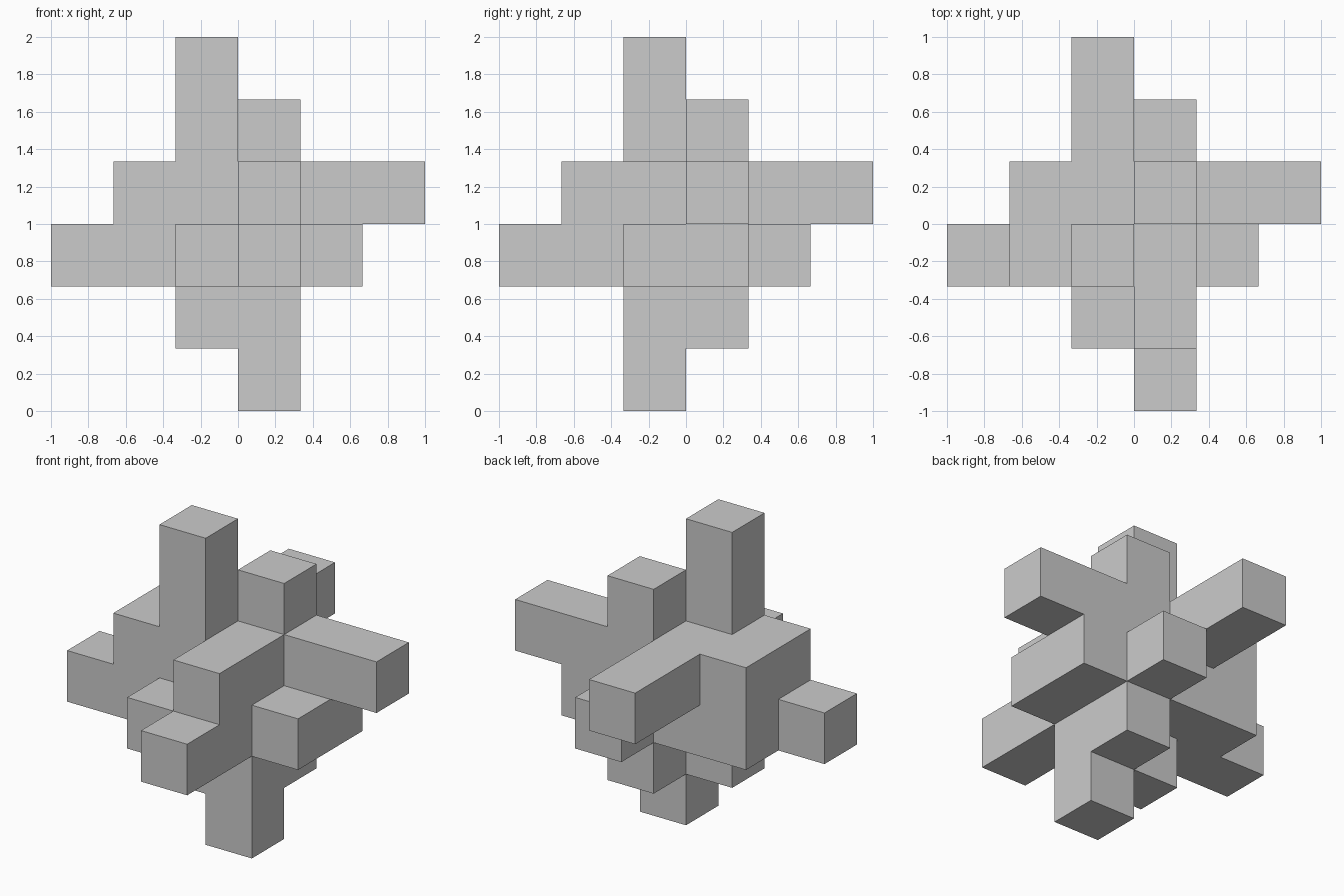
import bpy, bmesh
from itertools import product
from mathutils import Vector

if "Cube" in bpy.data.objects:
    bpy.data.objects.remove(bpy.data.objects["Cube"])

U = 1 / 3  # side of one grid cell

# Blocks as (min corner, max corner) in cells, measured from the centre
BLOCKS = [
    ((-1, -1, -1), (1, 1, 1)),      # core
    ((-2, -1, -1), (-1, 1, 1)),     # left slab
    ((-3, -1, -1), (-2, 0, 0)),     # left tip
    ((1, 0, 0), (3, 1, 1)),         # right arm
    ((1, -1, -1), (2, 1, 0)),       # right ledge
    ((0, -2, -1), (1, -1, 1)),      # front slab
    ((-1, -2, -1), (0, -1, 0)),     # front stub
    ((0, -3, -1), (1, -2, 0)),      # front tip
    ((-1, 1, 0), (0, 3, 1)),        # back arm
    ((0, 1, -1), (1, 2, 0)),        # back stub
    ((-1, -1, 1), (0, 0, 3)),       # top post
    ((0, 0, 1), (1, 1, 2)),         # top stub
    ((0, -1, -3), (1, 0, -1)),      # bottom post
    ((0, 0, -2), (1, 1, -1)),       # bottom right stub
    ((-1, -1, -2), (0, 0, -1)),     # bottom left stub
]

# Fill the grid so the blocks fuse into one solid
cells = set()
for lo, hi in BLOCKS:
    cells.update(product(*(range(a, b) for a, b in zip(lo, hi))))

# Keep only the outside faces
bm = bmesh.new()
for cell in cells:
    for axis, side in product(range(3), (0, 1)):
        neighbour = list(cell)
        neighbour[axis] += 2 * side - 1
        if tuple(neighbour) in cells:
            continue
        corner = Vector(cell)
        corner[axis] += side
        u, v = Vector((0, 0, 0)), Vector((0, 0, 0))
        u[(axis + 1) % 3] = 1
        v[(axis + 2) % 3] = 1
        quad = [corner, corner + u, corner + u + v, corner + v]
        if not side:
            quad.reverse()
        bm.faces.new([bm.verts.new(p * U + Vector((0, 0, 1))) for p in quad])

# Weld corners and merge flat areas
bmesh.ops.remove_doubles(bm, verts=bm.verts, dist=0.001)
bmesh.ops.dissolve_limit(bm, angle_limit=0.01, verts=bm.verts, edges=bm.edges)

mesh = bpy.data.meshes.new("interlocking_block")
bm.to_mesh(mesh)
bm.free()
bpy.context.collection.objects.link(bpy.data.objects.new("interlocking_block", mesh))
